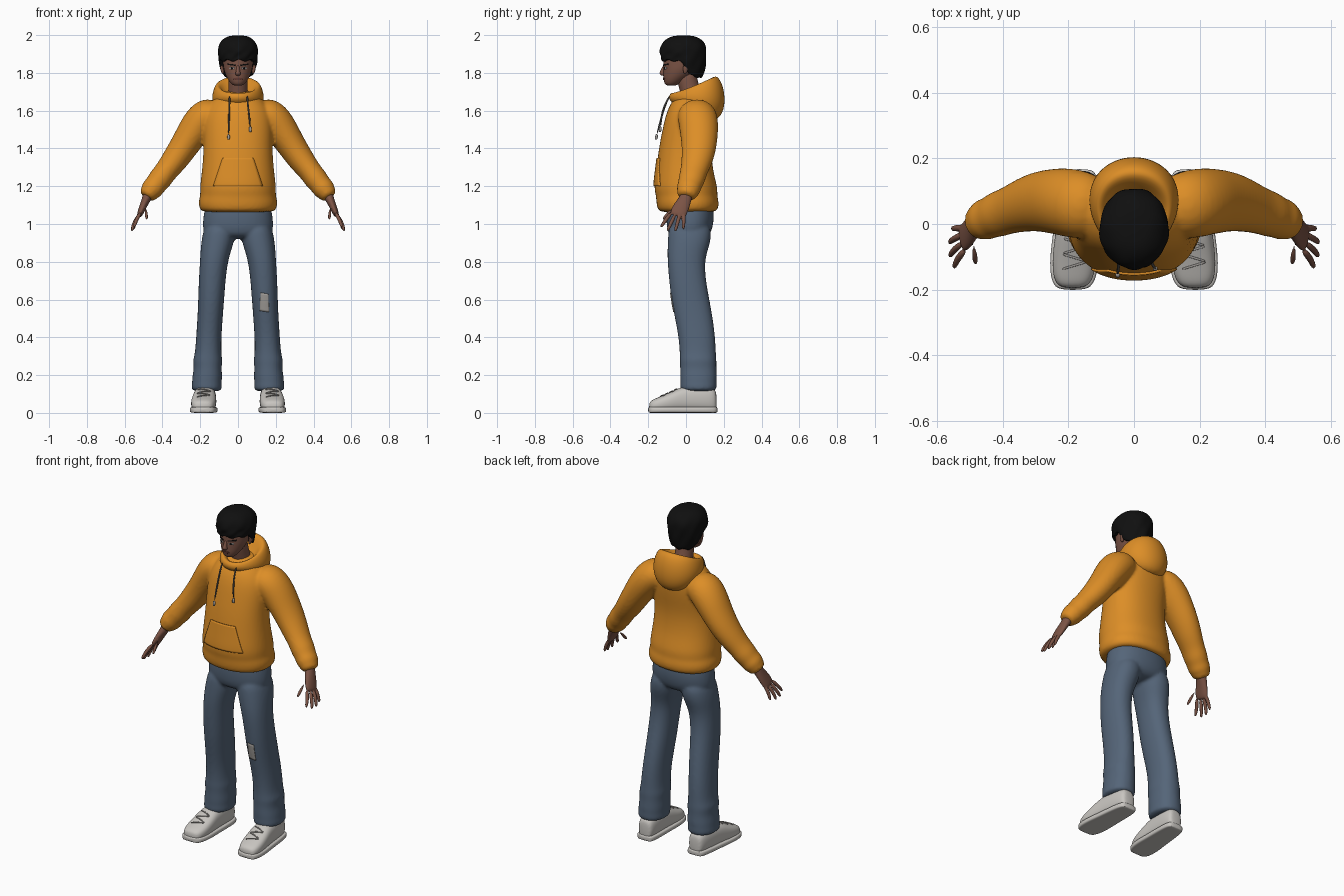
import bpy, bmesh, math
from mathutils import Vector
from mathutils.bvhtree import BVHTree

if "Cube" in bpy.data.objects:
    bpy.data.objects.remove(bpy.data.objects["Cube"], do_unlink=True)


def material(name, *rgb):
    m = bpy.data.materials.new(name)
    m.use_nodes = True
    m.diffuse_color = (*rgb, 1)
    bsdf = m.node_tree.nodes["Principled BSDF"]
    bsdf.inputs["Base Color"].default_value = (*rgb, 1)
    bsdf.inputs["Roughness"].default_value = 0.8
    return m


ORANGE = material("orange cotton", 0.72, 0.27, 0.02)
DENIM = material("blue denim", 0.09, 0.13, 0.19)
SKIN = material("brown skin", 0.2, 0.088, 0.06)
HAIR = material("black hair", 0.005, 0.005, 0.005)
SHOE = material("off white canvas", 0.58, 0.56, 0.53)
PATCH = material("pale patch", 0.36, 0.34, 0.32)
CORD = material("grey cord", 0.1, 0.095, 0.09)
WHITE = material("eye white", 0.45, 0.42, 0.4)
LIP = material("dark lip", 0.13, 0.045, 0.035)

X, Y, Z = Vector((1, 0, 0)), Vector((0, 1, 0)), Vector((0, 0, 1))


def skin_rings(bm, rings):
    """Bridge closed point rings and cap both ends."""
    loops = [[bm.verts.new(p) for p in ring] for ring in rings]
    n = len(loops[0])
    for a, b in zip(loops, loops[1:]):
        for i in range(n):
            j = (i + 1) % n
            bm.faces.new((a[i], a[j], b[j], b[i]))
    bm.faces.new(loops[0])
    bm.faces.new(loops[-1])


def loft(bm, rings, axis=None, n=16, power=1):
    """Loft ellipses (x, y, z, a, b) along their path, or square to a fixed axis."""
    mids = [Vector(r[:3]) for r in rings]
    out = []
    for k, r in enumerate(rings):
        t = axis or (mids[min(k + 1, len(mids) - 1)] - mids[max(k - 1, 0)]).normalized()
        u = (Z if abs(t.y) > 0.8 else Y).cross(t).normalized()
        v = t.cross(u)
        ring = []
        for i in range(n):
            c, s = math.cos(math.tau * i / n), math.sin(math.tau * i / n)
            c, s = (math.copysign(abs(w) ** power, w) for w in (c, s))
            ring.append(mids[k] + u * r[3] * c + v * r[4] * s)
        out.append(ring)
    skin_rings(bm, out)


def finish(name, bm, mat, sub=2, voxel=0, smooth=4):
    bmesh.ops.recalc_face_normals(bm, faces=bm.faces)
    me = bpy.data.meshes.new(name)
    bm.to_mesh(me)
    bm.free()
    me.materials.append(mat)
    for p in me.polygons:
        p.use_smooth = True
    ob = bpy.data.objects.new(name, me)
    bpy.context.collection.objects.link(ob)
    if sub:
        m = ob.modifiers.new("round", 'SUBSURF')
        m.levels = m.render_levels = sub
    if voxel:
        m = ob.modifiers.new("blend", 'REMESH')
        m.mode, m.voxel_size, m.use_smooth_shade = 'VOXEL', voxel, True
        m = ob.modifiers.new("soften", 'SMOOTH')
        m.factor, m.iterations = 0.5, smooth
    return ob


def part(name, mat, rings, axis=None, n=16, power=1, **kw):
    bm = bmesh.new()
    loft(bm, rings, axis, n, power)
    return finish(name, bm, mat, **kw)


def flip(rings, s):
    return [(s * r[0], *r[1:]) for r in rings]


def tree(ob):
    return BVHTree.FromObject(ob, bpy.context.evaluated_depsgraph_get())


def plate(name, mat, surface, x, z, w, h, top=1, round_=False, tilt=0, off=0.002, thick=0.004, n=10):
    """Thin plate laid on the front of a surface."""
    bm = bmesh.new()
    grid = []
    for j in range(n + 1):
        row = []
        for i in range(n + 1):
            u, v = 2 * i / n - 1, 2 * j / n - 1
            if round_:
                u, v = u * math.sqrt(1 - v * v / 2), v * math.sqrt(1 - u * u / 2)
            px = x + u * w * (1 + (top - 1) * (v + 1) / 2)
            pz = z + v * h + tilt * u * w
            hit = surface.ray_cast(Vector((px, -1, pz)), Y)[0]
            row.append(bm.verts.new((px, (hit.y if hit else 0) - off, pz)))
        grid.append(row)
    for a, b in zip(grid, grid[1:]):
        for i in range(n):
            bm.faces.new((a[i], a[i + 1], b[i + 1], b[i]))
    ob = finish(name, bm, mat, sub=0)
    m = ob.modifiers.new("thickness", 'SOLIDIFY')
    m.thickness, m.offset = thick, 0
    return ob


SIDES = (("left", 1), ("right", -1))

# Hoodie body and sleeves blended into one surface
bm = bmesh.new()
body = [(1.06, .008, .18, .14), (1.075, .01, .207, .163), (1.12, .008, .213, .168), (1.15, .003, .201, .163),
        (1.19, -.001, .205, .172), (1.28, -.008, .193, .152), (1.4, -.006, .183, .14), (1.5, .012, .188, .138),
        (1.58, .025, .183, .133), (1.64, .035, .152, .118), (1.68, .04, .105, .088), (1.71, .04, .06, .06)]
loft(bm, [(0, y, z, a, b) for z, y, a, b in body], Z, 20, 0.9)
sleeve = [(.09, .045, 1.6, .075, .09), (.17, .06, 1.575, .098, .108), (.215, .068, 1.52, .093, .106),
          (.255, .07, 1.46, .083, .1), (.3, .068, 1.39, .076, .092), (.345, .055, 1.325, .07, .082),
          (.385, .04, 1.275, .061, .072), (.415, .03, 1.235, .065, .072), (.437, .02, 1.207, .057, .064),
          (.457, .013, 1.183, .062, .066), (.472, .006, 1.163, .048, .054), (.488, 0, 1.14, .046, .05)]
for _, s in SIDES:
    loft(bm, flip(sleeve, s))
hoodie = finish("hoodie", bm, ORANGE, voxel=0.009)
cloth = tree(hoodie)
plate("pocket", ORANGE, cloth, 0, 1.275, .13, .075, top=.62, off=.003, thick=.008, n=16)

# Hood: front y, back y, half width, front z, back z for each ring
bm = bmesh.new()
rings = []
for yf, yb, w, zf, zb in ((-.05, .14, .09, 1.62, 1.54), (-.085, .19, .122, 1.65, 1.57), (-.092, .21, .14, 1.67, 1.64),
                          (-.088, .2, .133, 1.685, 1.73), (-.077, .168, .115, 1.695, 1.79),
                          (-.06, .13, .095, 1.69, 1.775), (-.03, .08, .06, 1.66, 1.68)):
    ring = []
    for i in range(24):
        a = math.tau * i / 24
        back = (1 - math.cos(a)) / 2
        ring.append((w * math.sin(a) * (1 - .12 * math.cos(a)), yf + (yb - yf) * back, zf + (zb - zf) * back ** 1.2))
    rings.append(ring)
skin_rings(bm, rings)
finish("hood", bm, ORANGE)

# Drawstrings with metal ends
for side, x, tip, end in (("right", -.045, -.05, 1.47), ("left", .05, .065, 1.51)):
    yt = -.155 + (end - 1.47) / 2
    mid = (1.68 + end) / 2
    part(side + "_drawstring", CORD, [(x, -.085, 1.68, .005, .005), (x, -.105, 1.645, .005, .005),
         ((x + tip) / 2, -.128, mid, .005, .005), (tip, yt, end, .005, .005)], n=8, sub=1)
    part(side + "_drawstring_end", PATCH, [(tip, yt, end + .006, .005, .005), (tip, yt, end, .008, .008),
         (tip, yt - .003, end - .02, .008, .008), (tip, yt - .003, end - .024, .004, .004)], n=8, sub=1)

# Trousers: hips and two legs blended together
bm = bmesh.new()
hips = [(1.13, .02, .165, .115), (1.06, .022, .183, .128), (1.0, .021, .19, .126), (.95, .018, .185, .115), (.92, .015, .15, .08)]
loft(bm, [(0, y, z, a, b) for z, y, a, b in hips], Z, 20, 0.9)
leg = [(1.02, .09, .02, .08, .11), (.93, .103, .02, .09, .118), (.87, .115, .01, .084, .11), (.8, .128, 0, .075, .1),
       (.7, .137, .008, .072, .099), (.6, .142, .023, .07, .103), (.5, .148, .042, .068, .102), (.4, .155, .058, .068, .099),
       (.31, .158, .063, .071, .097), (.28, .161, .064, .08, .1), (.24, .16, .065, .074, .097), (.19, .163, .066, .081, .1),
       (.16, .165, .066, .079, .097), (.13, .166, .066, .084, .1), (.112, .165, .066, .072, .088)]
for _, s in SIDES:
    loft(bm, [(s * x, y, z, a, b) for z, x, y, a, b in leg], Z, 16, 0.9)
trousers = finish("trousers", bm, DENIM, voxel=0.009)
plate("knee_patch", PATCH, tree(trousers), .14, .585, .024, .048, top=.85, tilt=-.15)

# Shoes: y, half width and top height along the foot
foot = [(.163, .03, .1), (.148, .05, .13), (.06, .058, .14), (-.02, .062, .135), (-.07, .067, .11),
        (-.13, .068, .083), (-.175, .058, .066), (-.196, .036, .05)]
for side, s in SIDES:
    def cx(y):
        return s * (.176 - .055 * y)
    shoe = part(side + "_shoe", SHOE, [(cx(y), y, h / 2 + .006, a, h / 2) for y, a, h in foot], Y, power=.75)
    part(side + "_sole", SHOE, [(cx(y), y * 1.03, .016, a + .007, .0162) for y, a, h in foot], Y, power=.4)
    top = tree(shoe)
    # Laces over the instep
    bm = bmesh.new()
    for k in range(4):
        y = -.055 - .024 * k
        path = []
        for i in range(7):
            d = -.036 + .012 * i
            yy = y + (.3 * d if k % 2 else -.3 * d)
            hit = top.ray_cast(Vector((cx(y) + d, yy, 1)), -Z)[0]
            path.append((cx(y) + d, yy, hit.z + .002, .004, .004))
        loft(bm, path, n=6)
    finish(side + "_laces", bm, PATCH, sub=1)

# Hands: palm, four fingers and a thumb
fingers = [((.515, -.078, 1.06), (.54, -.108, 1.02), (.55, -.136, .98)),
           ((.523, -.058, 1.05), (.551, -.08, 1.005), (.563, -.1, .96)),
           ((.523, -.033, 1.05), (.552, -.046, 1.005), (.564, -.058, .957)),
           ((.517, -.01, 1.055), (.543, -.013, 1.015), (.555, -.014, .968)),
           ((.49, -.035, 1.105), (.488, -.085, 1.07), (.482, -.125, 1.02))]
for side, s in SIDES:
    bm = bmesh.new()
    loft(bm, flip([(.465, .012, 1.18, .03, .032), (.482, 0, 1.14, .025, .032), (.5, -.02, 1.1, .02, .042),
                   (.516, -.04, 1.06, .017, .046), (.525, -.045, 1.04, .012, .04)], s))
    for a, b, c in fingers:
        loft(bm, flip([(*a, .012, .012), (*b, .011, .011), (*c, .009, .009)], s), n=8)
    finish(side + "_hand", bm, SKIN, voxel=0.004, smooth=2)

# Head and neck
part("neck", SKIN, [(0, .04, 1.63, .06, .06), (0, .025, 1.7, .053, .054), (0, .008, 1.75, .05, .054), (0, 0, 1.82, .05, .054)])
skull = [(1.732, -.078, .022, .024), (1.742, -.073, .038, .041), (1.765, -.06, .054, .06), (1.79, -.042, .067, .079),
         (1.82, -.028, .077, .093), (1.85, -.02, .08, .101), (1.89, -.017, .083, .106), (1.93, -.015, .08, .1), (1.965, -.015, .055, .07)]
head = part("head", SKIN, [(0, y, z, a, b) for z, y, a, b in skull], Z, 20)
part("nose", SKIN, [(0, -.113, 1.842, .008, .008), (0, -.122, 1.815, .009, .012), (0, -.128, 1.797, .016, .016),
     (0, -.12, 1.784, .012, .01)], Z, 12)
face = tree(head)
plate("lips", LIP, face, 0, 1.769, .024, .0065, round_=True, off=.001)
for side, s in SIDES:
    plate(side + "_eye", WHITE, face, s * .032, 1.825, .014, .006, round_=True, off=.001)
    plate(side + "_iris", HAIR, face, s * .032, 1.825, .006, .006, round_=True, off=.002)
    plate(side + "_eyebrow", HAIR, face, s * .034, 1.843, .02, .0035, tilt=s * .12, off=.001)
    part(side + "_ear", SKIN, [(s * .079, -.006, 1.795, .006, .007), (s * .083, -.002, 1.81, .009, .014),
         (s * .087, .003, 1.835, .01, .02), (s * .084, .003, 1.85, .006, .014)], Z, 10)

# Hair: wavy dome, short over the face and long at the nape
bm = bmesh.new()
rings = []
count, steps = 48, 12
for k in range(1, steps + 2):
    t = min(k, steps) / steps
    ring = []
    for i in range(count):
        a = math.tau * i / count
        front = math.cos(a)
        drop = min(max((.3 - front) / .9, 0), 1)
        low = 1.862 - .09 * drop * drop * (3 - 2 * drop) + .007 * math.sin(9 * a + 1)
        if t <= .5:
            r, z = math.sin(t * math.pi) ** .8, 1.92 + .081 * math.cos(t * math.pi)
        else:
            f = 2 * t - 1
            r, z = 1 - .2 * f * f * (.3 + .7 * drop), 1.92 + (low - 1.92) * f
        r *= 1 + .035 * t * math.sin(9 * a + 14 * t) + .015 * math.sin(5 * a - 9 * t)
        if k > steps:
            r, z = r * .82, z + .012
        ring.append((.106 * r * math.sin(a), -.014 - .124 * r * front, z))
    rings.append(ring)
skin_rings(bm, rings)
finish("hair", bm, HAIR, sub=1)
